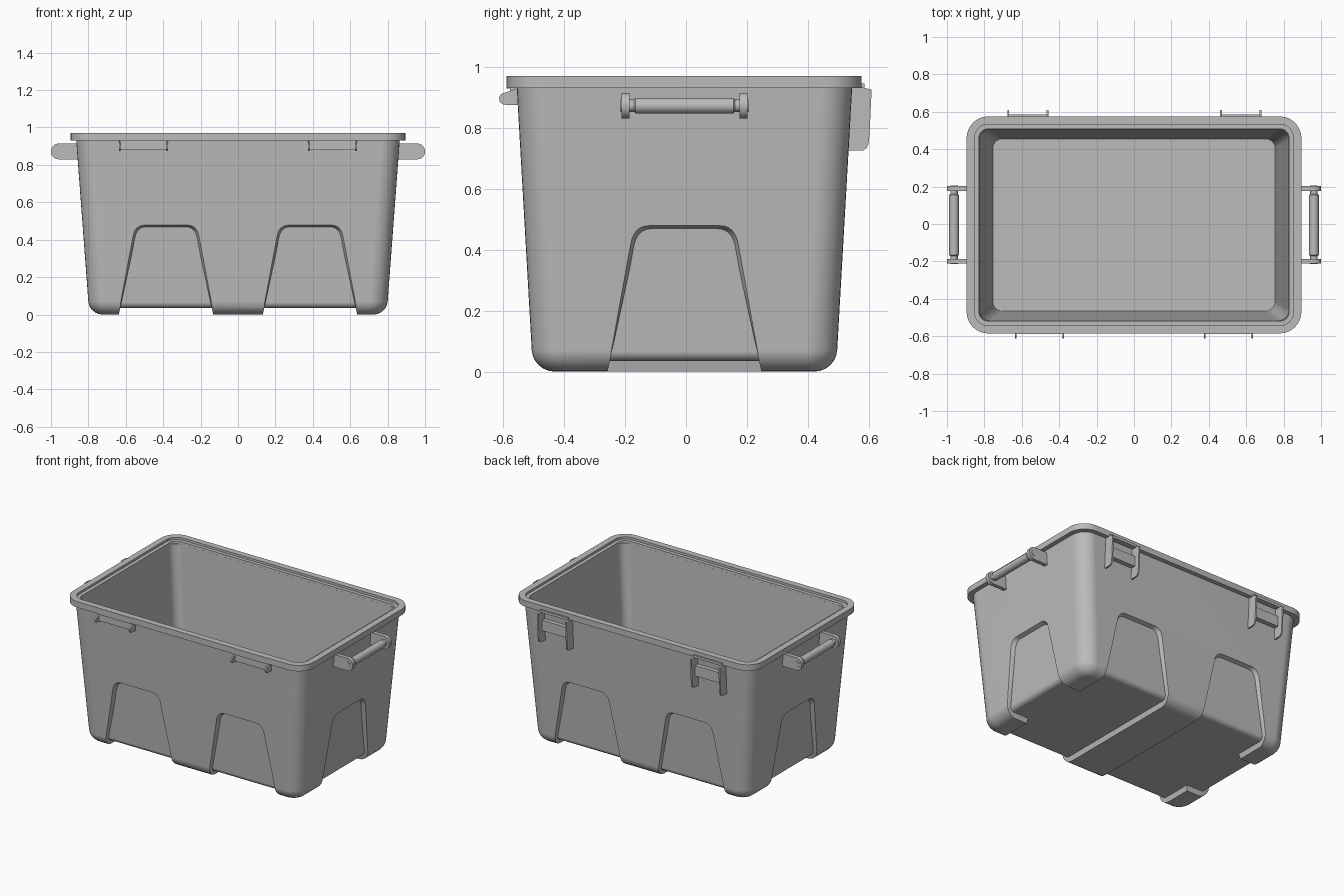
import bpy
import bmesh
from math import sin, cos, pi

SHIFT_Y = -0.005
if "Cube" in bpy.data.objects:
    bpy.data.objects.remove(bpy.data.objects["Cube"])

grey = bpy.data.materials.new("grey plastic")
grey.use_nodes = True
grey.diffuse_color = (0.5, 0.5, 0.5, 1)
grey.node_tree.nodes["Principled BSDF"].inputs["Base Color"].default_value = (0.5, 0.5, 0.5, 1)


def loft(name, rings, closed=False):
    """Skin equal-length rings of points; cap the ends or close into a loop."""
    bm = bmesh.new()
    loops = [[bm.verts.new((x, y + SHIFT_Y, z)) for x, y, z in ring] for ring in rings]
    pairs = list(zip(loops, loops[1:]))
    if closed:
        pairs.append((loops[-1], loops[0]))
    else:
        bm.faces.new(loops[0])
        bm.faces.new(loops[-1])
    for a, b in pairs:
        for i in range(len(a)):
            j = (i + 1) % len(a)
            bm.faces.new((a[i], a[j], b[j], b[i]))
    bmesh.ops.recalc_face_normals(bm, faces=bm.faces)
    mesh = bpy.data.meshes.new(name)
    bm.to_mesh(mesh)
    bm.free()
    mesh.materials.append(grey)
    obj = bpy.data.objects.new(name, mesh)
    bpy.context.collection.objects.link(obj)
    return obj


def select(obj):
    bpy.ops.object.select_all(action='DESELECT')
    obj.select_set(True)
    bpy.context.view_layer.objects.active = obj


def smooth(obj):
    select(obj)
    bpy.ops.object.shade_smooth_by_angle(angle=pi / 6)


def boolean(target, tool, operation):
    select(target)
    mod = target.modifiers.new("cut", 'BOOLEAN')
    mod.operation, mod.object, mod.solver = operation, tool, 'EXACT'
    bpy.ops.object.modifier_apply(modifier=mod.name)
    bpy.data.objects.remove(tool)


def rounded_rect(hx, hy, r, z, steps=8):
    ring = []
    for k, (sx, sy) in enumerate(((1, 1), (-1, 1), (-1, -1), (1, -1))):
        for i in range(steps + 1):
            a = (k + i / steps) * pi / 2
            ring.append((sx * (hx - r) + r * cos(a), sy * (hy - r) + r * sin(a), z))
    return ring


def tub(name, inset, radius, base, fillet, top):
    """Tapered tub with a rounded bottom edge."""
    rings = []
    for i in range(7):
        a = i / 6 * pi / 2
        z = base + fillet * (1 - cos(a))
        d = inset + fillet * (1 - sin(a))
        rings.append(rounded_rect(0.795 + 0.075 * z - d, 0.497 + 0.057 * z - d,
                                  radius - (d - inset), z))
    rings.append(rounded_rect(0.795 + 0.075 * top - inset, 0.497 + 0.057 * top - inset, radius, top))
    return loft(name, rings)


def arch(shrink):
    """Trapezoid with rounded top corners, as (across, height)."""
    top, half = 0.48 - shrink, 0.168 - shrink
    p0, p1, p2 = (half + 0.012, top - 0.06), (half, top), (half - 0.05, top)
    side = [(0.289 - shrink, -0.1)]
    for i in range(7):
        t = i / 6
        side.append(tuple((1 - t) ** 2 * a + 2 * t * (1 - t) * b + t * t * c
                          for a, b, c in zip(p0, p1, p2)))
    return side + [(-u, v) for u, v in reversed(side)]


# Body: outer skin with arched recesses, backed by a smaller core
body = tub("bin_body", 0, 0.1, 0, 0.07, 0.94)
for s in (-1, 1):
    through = ((0.7, 0), (0.53, 0), (0.49, 0.015), (-0.49, 0.015), (-0.53, 0), (-0.7, 0))
    boolean(body, loft("long_side_cutter", [[(s * 0.385 + u, d, v) for u, v in arch(k)]
                                            for d, k in through]), 'DIFFERENCE')
    inward = ((1, 0), (0.835, 0), (0.795, 0.015), (0.5, 0.015))
    boolean(body, loft("end_cutter", [[(s * d, u, v) for u, v in arch(k)]
                                      for d, k in inward]), 'DIFFERENCE')
boolean(body, tub("core", 0.025, 0.075, 0.035, 0.03, 0.93), 'UNION')

# Hollow inside
cavity = loft("cavity", [rounded_rect(0.755, 0.46, 0.05, 0.065),
                         rounded_rect(0.834, 0.516, 0.06, 1.0)])
boolean(body, cavity, 'DIFFERENCE')
smooth(body)
body.modifiers.new("even_shading", 'WEIGHTED_NORMAL').keep_sharp = True

# Rim with an inner ledge
rim_profile = ((0.06, 0.93), (0.06, 0.97), (0.018, 0.97), (0.018, 0.955), (-0.006, 0.955), (-0.008, 0.93))
smooth(loft("rim", [rounded_rect(0.835 + d, 0.52 + d, 0.055 + d, z) for d, z in rim_profile], True))


def block(name, x0, x1, y0, y1, z0, z1):
    return loft(name, [[(x, y0, z0), (x, y1, z0), (x, y1, z1), (x, y0, z1)] for x in (x0, x1)])


def lug(name, x, profile):
    return loft(name, [[(x + t, y, z) for y, z in profile] for t in (-0.005, 0.005)])


# Carry handles on both ends
for s, side in ((1, "left"), (-1, "right")):
    tip = [(0.96 + 0.04 * cos(a), 0.872 + 0.042 * sin(a))
           for a in (pi * (i / 12 - 0.5) for i in range(13))]
    plate = [(0.845, 0.83)] + tip + [(0.845, 0.914)]
    for e in (-1, 1):
        smooth(loft(side + "_handle_bracket",
                    [[(s * x, e * y, z) for x, z in plate] for y in (0.181, 0.207)]))
    spool = ((0.02, -0.21), (0.02, -0.166), (0.026, -0.16),
             (0.026, 0.16), (0.02, 0.166), (0.02, 0.21))
    smooth(loft(side + "_handle_grip",
                [[(s * 0.962 + r * cos(i * pi / 12), y, 0.872 + r * sin(i * pi / 12))
                  for i in range(24)] for r, y in spool]))

# Hinge lugs on the front
front_profile = [(-0.53, 0.935), (-0.53, 0.875)] + [
    (-0.588 - 0.02 * sin(a), 0.895 - 0.02 * cos(a)) for a in (i * pi / 8 for i in range(9))]
for c in (-0.505, 0.505):
    for e in (-0.127, 0.127):
        smooth(lug("hinge_lug", c + e, front_profile))
    block("hinge_bar", c - 0.125, c + 0.125, -0.572, -0.53, 0.88, 0.932)
    block("hinge_rim_pad", c - 0.125, c + 0.125, -0.583, -0.56, 0.928, 0.969)

# Latch guides on the back
back_profile = [(0.53, 0.935), (0.53, 0.725), (0.585, 0.725), (0.597, 0.732),
                (0.604, 0.748), (0.607, 0.78), (0.614, 0.925), (0.57, 0.935)]
for c in (-0.567, 0.571):
    for e in (-0.105, 0.105):
        lug("latch_guide", c + e, back_profile)
    block("latch_cross_plate", c - 0.105, c + 0.105, 0.53, 0.575, 0.8, 0.87)
    block("latch_rim_pad", c - 0.105, c + 0.105, 0.56, 0.59, 0.928, 0.945)
